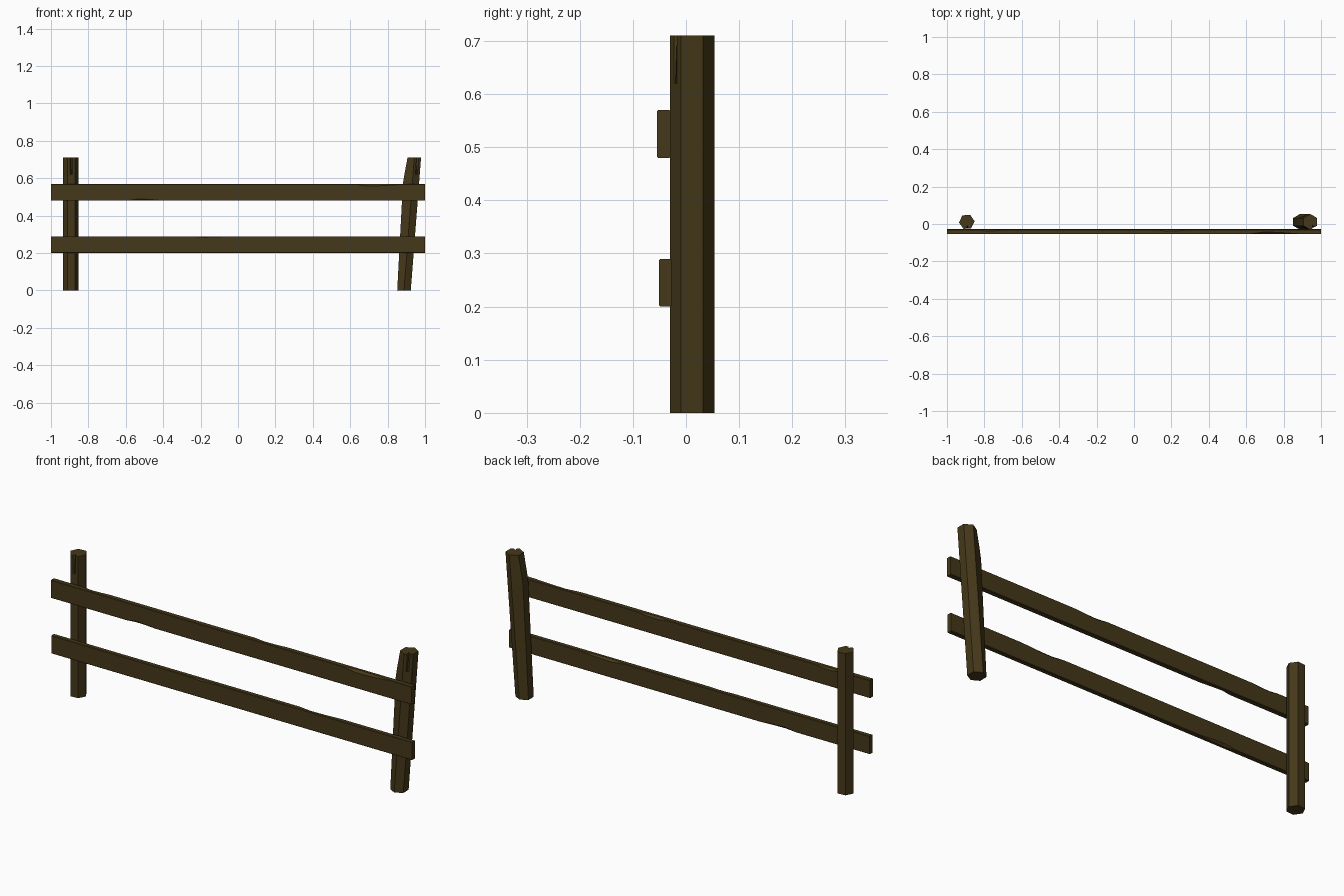
import bpy, bmesh, math

if "Cube" in bpy.data.objects:
    bpy.data.objects.remove(bpy.data.objects["Cube"])

wood = bpy.data.materials.new("dark_wood")
wood.diffuse_color = (0.06, 0.04, 0.01, 1)
wood.use_nodes = True
wood.node_tree.nodes["Principled BSDF"].inputs["Base Color"].default_value = wood.diffuse_color


def loft(name, rings):
    """Skin a list of equal-length rings and cap both ends."""
    bm = bmesh.new()
    rows = [[bm.verts.new(p) for p in ring] for ring in rings]
    n = len(rows[0])
    for a, b in zip(rows, rows[1:]):
        for i in range(n):
            j = (i + 1) % n
            bm.faces.new((a[i], a[j], b[j], b[i]))
    bm.faces.new(rows[0])
    bm.faces.new(rows[-1])
    bmesh.ops.recalc_face_normals(bm, faces=bm.faces[:])
    mesh = bpy.data.meshes.new(name)
    bm.to_mesh(mesh)
    bm.free()
    mesh.materials.append(wood)
    ob = bpy.data.objects.new(name, mesh)
    bpy.context.collection.objects.link(ob)
    return ob


def post(name, x0, x1, turn, bulge=0.0):
    """Six-sided post from x0 at the ground to x1 at the top, split at its top."""
    r, h, cy = 0.0418, 0.71, 0.0115
    rings = []
    for z, split, swell in ((0, 0, 0), (0.57, 0, bulge), (0.62, 0, bulge * 0.7), (h, 1, 0)):
        cx = x0 + (x1 - x0) * z / h
        pts = []
        for i in range(6):
            a = turn + i * math.pi / 3
            pts.append((r * math.cos(a), r * math.sin(a)))
        # crack in the front face: three extra points, the middle one cut inward
        p, q = pts[4], pts[5]
        mid = lambda t, k=1: ((p[0] + (q[0] - p[0]) * t) * k, (p[1] + (q[1] - p[1]) * t) * k)
        pts[5:5] = [mid(0.35), mid(0.5, 0.55 if split else 1), mid(0.65)]
        rings.append([(cx + x - (swell if x < -0.01 else 0), cy + y, z) for x, y in pts])
    return loft(name, rings)


def rail(name, yf, yb, z0, z1, chips):
    """Plank along x; each chip (corner, x, half length, depth) nicks one long edge."""
    stations = {-1.0, 1.0}
    for _, x, w, _ in chips:
        stations |= {x - w, x - w * 0.4, x + w * 0.3, x + w}
    rings = []
    for x in sorted(stations):
        cut = [0.002] * 4
        for c, cx, w, d in chips:
            if abs(x - cx) < w * 0.9:
                cut[c] = d if x < cx else d * 0.75
        f, t, b, k = cut   # front-bottom, front-top, back-top, back-bottom
        prof = [(yf + f, z0), (yf, z0 + f), (yf, z1 - t), (yf + t, z1),
                (yb - b, z1), (yb, z1 - b), (yb, z0 + k), (yb - k, z0)]
        rings.append([(x, y, z) for y, z in prof])
    return loft(name, rings)


# upright left post, leaning right post
post("left_post", -0.894, -0.894, 0.08)
post("right_post", 0.8875, 0.9425, math.pi / 6, 0.014)

# two weathered rails nailed to the front of the posts
rail("upper_rail", -0.0545, -0.029, 0.48, 0.57,
     [(0, -0.5, 0.08, 0.010), (1, 0.75, 0.13, 0.012),
      (2, 0.21, 0.09, 0.010), (2, -0.76, 0.07, 0.009)])
rail("lower_rail", -0.0505, -0.027, 0.20, 0.29,
     [(2, 0.48, 0.12, 0.011), (3, -0.49, 0.10, 0.010), (1, -0.15, 0.08, 0.006)])
